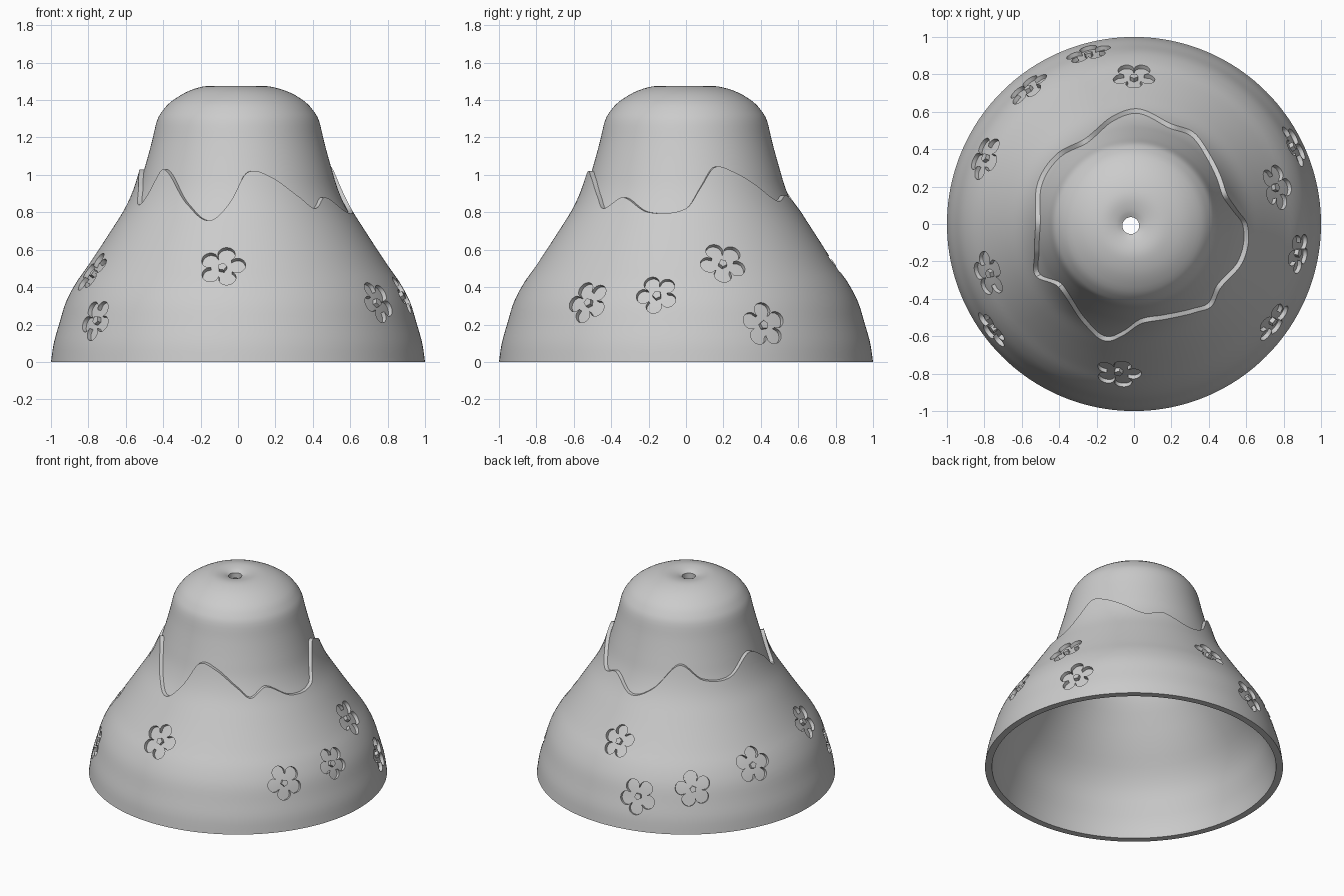
import bpy, bmesh
from math import sin, cos, pi, radians, sqrt, hypot

if "Cube" in bpy.data.objects:
    bpy.data.objects.remove(bpy.data.objects["Cube"])

STEP = 0.025      # how far the sleeve stands out from the crown
COLUMNS = 216


def spline(keys, x):
    """Smooth curve through (position, value) keys."""
    i = 0
    while i < len(keys) - 2 and x > keys[i + 1][0]:
        i += 1

    def tangent(k):
        a, b = keys[max(k - 1, 0)], keys[min(k + 1, len(keys) - 1)]
        return (b[1] - a[1]) / (b[0] - a[0])

    (x0, y0), (x1, y1) = keys[i], keys[i + 1]
    w = x1 - x0
    t = (x - x0) / w
    s = t * t * (3 - 2 * t)
    bend = t * (1 - t) * w
    return y0 + (y1 - y0) * s + bend * ((1 - t) * tangent(i) - t * tangent(i + 1))


def closed_grid(name, columns):
    """Skin closed sections that run round in a closed loop."""
    bm = bmesh.new()
    rows = [[bm.verts.new(p) for p in col] for col in columns]
    n, m = len(rows), len(rows[0])
    for i in range(n):
        for j in range(m):
            a, b = rows[i], rows[(i + 1) % n]
            k = (j + 1) % m
            bm.faces.new((a[j], b[j], b[k], a[k]))
    bmesh.ops.recalc_face_normals(bm, faces=bm.faces)
    mesh = bpy.data.meshes.new(name)
    bm.to_mesh(mesh)
    bm.free()
    obj = bpy.data.objects.new(name, mesh)
    bpy.context.collection.objects.link(obj)
    return obj


# Outer radius of the sleeve by height
BODY = [(0, 1), (.1, .985), (.2, .957), (.32, .92), (.42, .868), (.5, .812),
        (.6, .745), (.7, .68), (.82, .605), (.92, .56), (1.03, .526),
        (1.16, .49), (1.25, .468)]
# Wavy top of the sleeve: angle and height
RIM = [(0, .82), (8, .93), (17, 1.04), (29, 1.015), (42, .95), (57, .86), (70, .89),
       (88, .8), (102, .86), (120, 1.03), (137, .93), (157, .92), (178, 1.03),
       (195, .95), (208, .84), (220, 1.03), (243, .84), (256, .755), (265, .84),
       (275, 1.01), (289, .99), (305, .88), (313, .82), (324, .88), (341, .8)]
RIM = [(a - 360, h) for a, h in RIM[-2:]] + RIM + [(a + 360, h) for a, h in RIM[:2]]
# Rounded crown, down into the hole and back along the inside
DOME = [(.455, 1.2), (.433, 1.29), (.405, 1.34), (.36, 1.39), (.28, 1.44),
        (.2, 1.468), (.14, 1.475), (.08, 1.465), (.045, 1.45)]
INSIDE = [(.045, 1.41), (.15, 1.42), (.25, 1.39), (.33, 1.33), (.39, 1.25), (.41, 1.2)]


def body_radius(z):
    return spline(BODY, z)


def sample(points, count):
    rs = [(i, p[0]) for i, p in enumerate(points)]
    zs = [(i, p[1]) for i, p in enumerate(points)]
    last = len(points) - 1
    return [(spline(rs, last * i / count), spline(zs, last * i / count))
            for i in range(count + 1)]


TOP = sample(DOME, 24) + sample(INSIDE, 12)


def section(degrees):
    h = spline(RIM, degrees)
    loop = [(body_radius(h * i / 28), h * i / 28) for i in range(29)]
    for i in range(16):
        z = h + (DOME[0][1] - h) * i / 16
        loop.append((body_radius(z) - STEP, z))
    loop += TOP
    for i in range(23, -1, -1):
        z = 1.2 * i / 24
        loop.append((body_radius(z) - .047 - .023 * min(1, z / .6), z))
    a = radians(degrees)
    points = []
    for r, z in loop:
        # the hole sits slightly off centre
        pull = max(0, 1 - r / .3) if z > 1.3 else 0
        points.append((r * cos(a) - .02 * pull, r * sin(a) - .01 * pull, z))
    return points


shade = closed_grid("bell_shade", [section(360 * i / COLUMNS) for i in range(COLUMNS)])


# Engraved flowers: angle, height, turn, size
FLOWERS = [(264, .51, 5, .125), (350, .36, 45, .112), (325, .32, 44, .12),
           (14.5, .53, 45, .126), (26, .2, 20, .122), (90, .53, 18, .115),
           (105, .23, 50, .125), (128, .3, 30, .122), (156, .4, 10, .125),
           (216.5, .225, 55, .115), (199, .48, 30, .125)]


def flower_cutter(degrees, height, turn, size):
    slope = (body_radius(height + .05) - body_radius(height - .05)) / .1
    length = hypot(1, slope)

    def place(radius, angle, lift):
        z = height + radius * sin(angle) / length
        base = body_radius(z)
        a = radians(degrees) + radius * cos(angle) / base
        r = base + lift / length
        return (r * cos(a), r * sin(a), z - lift * slope / length)

    columns = []
    for i in range(80):
        phi = 2 * pi * i / 80
        petal = size * (.5 + .5 * sqrt(abs(cos(2.5 * phi))))
        core = .024 * cos(pi / 5) / cos(phi % (2 * pi / 5) - pi / 5)
        radii = [core + (petal - core) * t / 4 for t in range(5)]
        angle = phi + radians(turn)
        columns.append([place(r, angle, -.024) for r in radii]
                       + [place(r, angle, .03) for r in reversed(radii)])
    cutter = closed_grid("flower_cutter", columns)
    cutter.hide_render = True
    return cutter


bpy.context.view_layer.objects.active = shade
for flower in FLOWERS:
    cutter = flower_cutter(*flower)
    cut = shade.modifiers.new("engraved_flower", "BOOLEAN")
    cut.operation = "DIFFERENCE"
    cut.solver = "EXACT"
    cut.object = cutter
    bpy.ops.object.modifier_apply(modifier=cut.name)
    bpy.data.objects.remove(cutter)

# Plain grey finish
grey = bpy.data.materials.new("plain_grey")
grey.use_nodes = True
colour = (.6, .6, .6, 1)
grey.diffuse_color = colour
grey.node_tree.nodes["Principled BSDF"].inputs["Base Color"].default_value = colour
shade.data.materials.clear()
shade.data.materials.append(grey)

bpy.ops.object.select_all(action="DESELECT")
shade.select_set(True)
bpy.ops.object.shade_smooth_by_angle(angle=radians(35))
